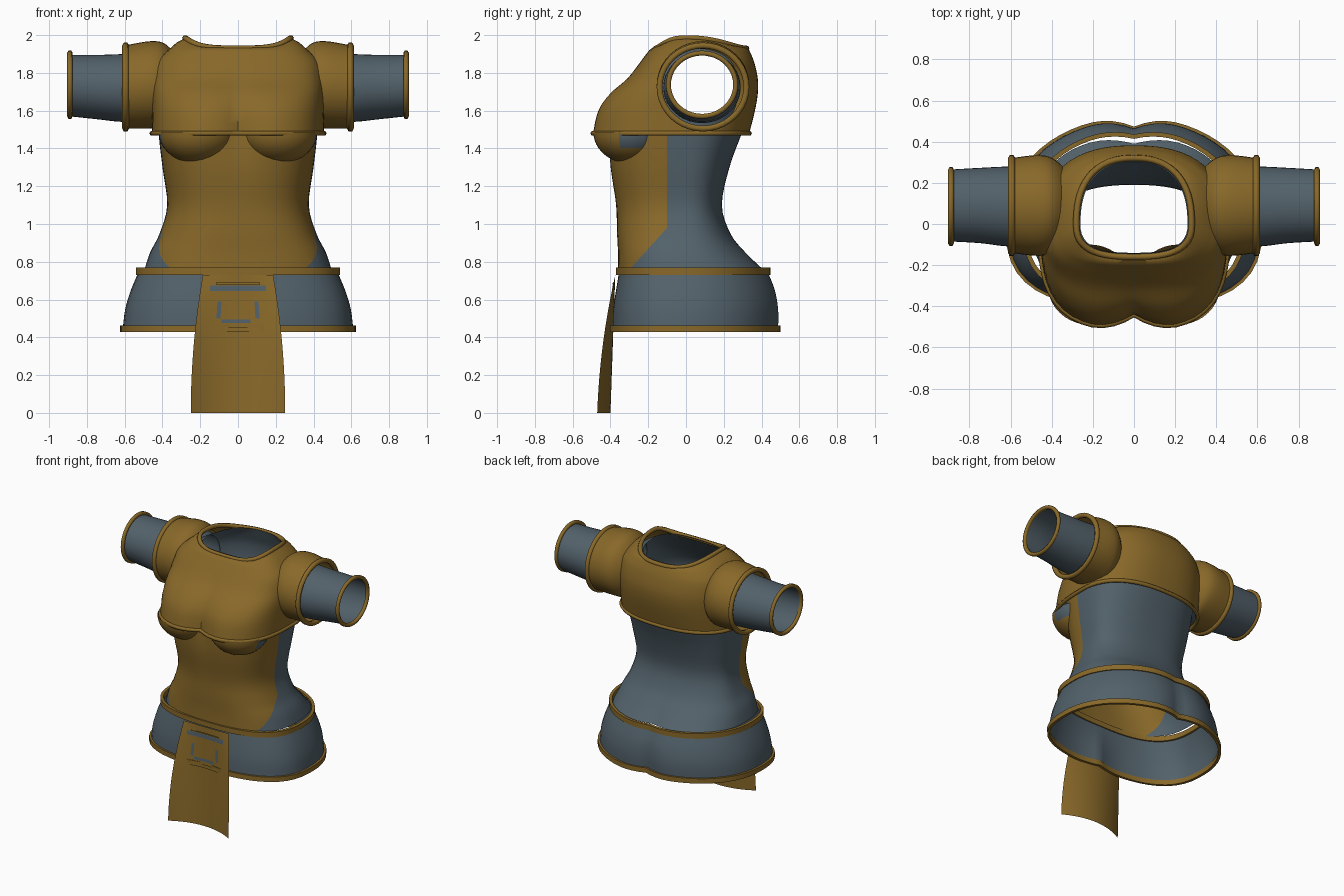
import bpy, bmesh
from math import cos, sin, pi, radians
from mathutils import Vector

if "Cube" in bpy.data.objects:
    bpy.data.objects.remove(bpy.data.objects["Cube"])


def material(name, rgb):
    m = bpy.data.materials.new(name)
    m.use_nodes = True
    m.diffuse_color = (*rgb, 1)
    bsdf = next(n for n in m.node_tree.nodes if n.type == "BSDF_PRINCIPLED")
    bsdf.inputs["Base Color"].default_value = (*rgb, 1)
    bsdf.inputs["Roughness"].default_value = 0.8
    return m


GOLD = material("ochre cloth", (0.25, 0.14, 0.022))
SLATE = material("slate cloth", (0.085, 0.12, 0.145))


def finish(name, bm, mats):
    mesh = bpy.data.meshes.new(name)
    bm.to_mesh(mesh)
    bm.free()
    for m in mats:
        mesh.materials.append(m)
    mesh.shade_smooth()
    mesh.set_sharp_from_angle(angle=radians(45))
    obj = bpy.data.objects.new(name, mesh)
    bpy.context.collection.objects.link(obj)
    return obj


def spline(rows, steps=4):
    """Smooth sequence of section values through the given rows."""
    out = []
    for i in range(len(rows) - 1):
        quad = zip(rows[max(i - 1, 0)], rows[i], rows[i + 1], rows[min(i + 2, len(rows) - 1)])
        quad = list(quad)
        for k in range(steps):
            t = k / steps
            out.append([b + 0.5 * t * (c - a + t * (2 * a - 5 * b + 4 * c - d + t * (3 * (b - c) + d - a)))
                        for a, b, c, d in quad])
    return out + [list(rows[-1])]


def body_ring(z, w, front, back, front_notch=0, back_notch=0, nf=2.7, nb=2.4, rise=0, n=64):
    """Rounded section with optional centre dips at front and back."""
    pts = []
    for i in range(n):
        c, s = cos(2 * pi * i / n), sin(2 * pi * i / n)
        depth, p = (back, nb) if s > 0 else (-front, nf)
        r = (abs(c / w) ** p + abs(s / depth) ** p) ** (-1 / p)
        x, y = r * c, r * s
        dip = max(0, 1 - abs(x) / 0.22) ** 2
        y += front_notch * dip if s < 0 else -back_notch * dip
        pts.append(Vector((x, y, z + rise * abs(x / w) ** 4)))
    return pts


def arm_ring(side, x, low, high, cy, ry, n=40):
    cz, rz = (low + high) / 2, (high - low) / 2
    return [Vector((side * x, cy + ry * cos(2 * pi * i / n), cz + rz * sin(2 * pi * i / n)))
            for i in range(n)]


def loft(name, rings, mats, caps=False):
    bm = bmesh.new()
    vs = [[bm.verts.new(p) for p in r] for r in rings]
    n = len(vs[0])
    for a, b in zip(vs, vs[1:]):
        for i in range(n):
            j = (i + 1) % n
            bm.faces.new((a[i], a[j], b[j], b[i]))
    if caps:
        for r in (vs[0], vs[-1]):
            bm.faces.new(r).material_index = 1
    bmesh.ops.recalc_face_normals(bm, faces=bm.faces)
    return finish(name, bm, mats)


def garment(name, body_rings, arm_rows, mats):
    """Join body and both sleeves, then open the neck, hem and cuffs."""
    body = loft(name + "_body", body_rings, mats, True)
    arms = [loft(name + "_arm", [arm_ring(s, *r) for r in spline(arm_rows)], mats, True)
            for s in (1, -1)]
    for arm in arms:
        mod = body.modifiers.new("join", "BOOLEAN")
        mod.operation, mod.solver, mod.object = "UNION", "EXACT", arm
    bpy.context.view_layer.update()
    mesh = bpy.data.meshes.new_from_object(body.evaluated_get(bpy.context.evaluated_depsgraph_get()))
    bm = bmesh.new()
    bm.from_mesh(mesh)
    for o in [body] + arms:
        bpy.data.objects.remove(o)
    bpy.data.meshes.remove(mesh)
    bmesh.ops.delete(bm, geom=[f for f in bm.faces if f.material_index == 1], context="FACES")
    return bm


def rim(name, pts, radius, mat=GOLD):
    cu = bpy.data.curves.new(name, "CURVE")
    cu.dimensions, cu.bevel_depth, cu.bevel_resolution = "3D", radius, 1
    sp = cu.splines.new("POLY")
    sp.points.add(len(pts) - 1)
    for q, p in zip(sp.points, pts):
        q.co = (*p, 1)
    sp.use_cyclic_u = True
    cu.materials.append(mat)
    bpy.context.collection.objects.link(bpy.data.objects.new(name, cu))


# Short overtop with its sleeves
top_rows = [(1.48, .455, -.505, .335, .065), (1.60, .455, -.475, .365, .05), (1.69, .455, -.41, .38, .03),
            (1.77, .45, -.315, .38, .01), (1.86, .43, -.24, .36, 0), (1.92, .37, -.195, .335, 0)]
neck = body_ring(1.93, .28, -.16, .32, rise=.055)
top_rings = [body_ring(*r, nf=3) for r in spline(top_rows)]
top_rings += [[a.lerp(b, .5) + Vector((0, 0, .008)) for a, b in zip(top_rings[-1], neck)], neck]
top_arm = [(.30, 1.58, 1.86, .09, .14), (.38, 1.51, 1.95, .09, .22),
           (.46, 1.505, 1.968, .09, .245), (.60, 1.505, 1.945, .09, .23)]
finish("overtop", garment("overtop", top_rings, top_arm, [GOLD, SLATE]), [GOLD, SLATE])
rim("neck_trim", neck, .016)
rim("overtop_hem", top_rings[0], .014)

# Fitted undershirt with long sleeves
shirt_rows = [(.76, .495, -.36, .42, 0, .03), (.85, .465, -.36, .32, 0, .01), (.95, .415, -.365, .235, 0, 0),
              (1.1, .375, -.37, .19, 0, 0), (1.3, .40, -.405, .23, .01, 0), (1.48, .42, -.42, .295, .03, 0),
              (1.6, .42, -.42, .335, .04, 0), (1.7, .42, -.36, .35, .02, 0), (1.8, .41, -.25, .345, 0, 0),
              (1.88, .36, -.18, .32, 0, 0), (1.94, .26, -.14, .30, 0, 0)]
shirt_arm = [(.30, 1.62, 1.84, .085, .12), (.37, 1.54, 1.91, .085, .2),
             (.60, 1.54, 1.90, .085, .195), (.75, 1.555, 1.895, .09, .183), (.89, 1.57, 1.895, .09, .175)]
bm = garment("undershirt", [body_ring(*r) for r in spline(shirt_rows)], shirt_arm, [SLATE, GOLD])
slant = Vector((0, .21, -.19))
for co, no in (((0, -.1, 1), (0, 1, 0)), ((0, -.1, .98), slant)):
    bmesh.ops.bisect_plane(bm, geom=bm.verts[:] + bm.edges[:] + bm.faces[:],
                           plane_co=co, plane_no=no, dist=1e-5)
for f in bm.faces:
    c = f.calc_center_median()
    front = c.y < -.1 and (c - Vector((0, -.1, .98))).dot(slant) < 0
    f.material_index = int(front and abs(c.x) < .46 and c.z < 1.5)
finish("undershirt", bm, [SLATE, GOLD])

# Trim on both sleeve lengths, and the lower cups of the bust
for side, word in ((1, "left"), (-1, "right")):
    rim(word + "_short_sleeve_trim", arm_ring(side, .595, 1.505, 1.945, .09, .23), .018)
    rim(word + "_cuff", arm_ring(side, .89, 1.57, 1.905, .085, .178), .015)
    bm = bmesh.new()
    bmesh.ops.create_uvsphere(bm, u_segments=40, v_segments=24, radius=1)
    bmesh.ops.delete(bm, geom=[v for v in bm.verts if v.co.z > .08], context="VERTS")
    for v in bm.verts:
        v.co = Vector((side * .215 + v.co.x * .205, -.295 + v.co.y * .195, 1.485 + v.co.z * .165))
    for f in bm.faces:
        c = f.calc_center_median()
        f.material_index = int(abs(c.x) > .365 and c.z > 1.4 and c.y > -.36)
    finish(word + "_cup", bm, [GOLD, SLATE])

# Hip skirt with a band along each edge
skirt_rows = [(.445, .61, -.395, .505, .035, .045), (.55, .597, -.39, .505, .03, .04),
              (.65, .567, -.375, .485, .015, .03), (.75, .525, -.355, .445, 0, .025)]
skirt = [body_ring(*r, nf=2.8, nb=2.1) for r in spline(skirt_rows)]
loft("hip_skirt", skirt, [SLATE])


def band(name, ring, half, out):
    """Flat strip with thickness following a ring."""
    def shift(dz, d):
        return [Vector((p.x, p.y, p.z + dz)) + Vector((p.x, p.y, 0)).normalized() * d for p in ring]
    corners = ((-half, -.006), (-half, out), (half, out), (half, -.006), (-half, -.006))
    loft(name, [shift(*c) for c in corners], [GOLD])


band("skirt_hem", skirt[0], .018, .014)
band("skirt_belt", skirt[-1], .019, .016)


# Hanging front panel, with its buckle laid on as thin patches
def panel(name, u0, u1, z0, z1, mat, off=0.0, nu=16, nz=16):
    bm = bmesh.new()
    grid = []
    for k in range(nz + 1):
        z = z0 + (z1 - z0) * k / nz
        row = []
        for i in range(nu + 1):
            u = u0 + (u1 - u0) * i / nu
            y = -.40 + .035 * z - .07 * u * u * (1 - (z / .73) ** 2)
            row.append(bm.verts.new((u * (.25 - .12 * z * z), y - off, z)))
        grid.append(row)
    for a, b in zip(grid, grid[1:]):
        for i in range(nu):
            bm.faces.new((a[i], a[i + 1], b[i + 1], b[i]))
    finish(name, bm, [mat])


panel("front_panel", -1, 1, 0, .73, GOLD)
panel("buckle_slot_top", -.75, .75, .645, .675, SLATE, .006, 8, 2)
panel("buckle_slot_bottom", -.4, .3, .475, .495, SLATE, .006, 8, 2)
for side, word in ((1, "left"), (-1, "right")):
    panel("buckle_slot_" + word, side * .42, side * .52, .50, .59, SLATE, .006, 2, 4)
panel("buckle_bar_top", -.6, .6, .68, .69, GOLD, .009, 8, 1)
panel("buckle_bar_bottom", -.5, .5, .43, .455, GOLD, .009, 8, 1)
